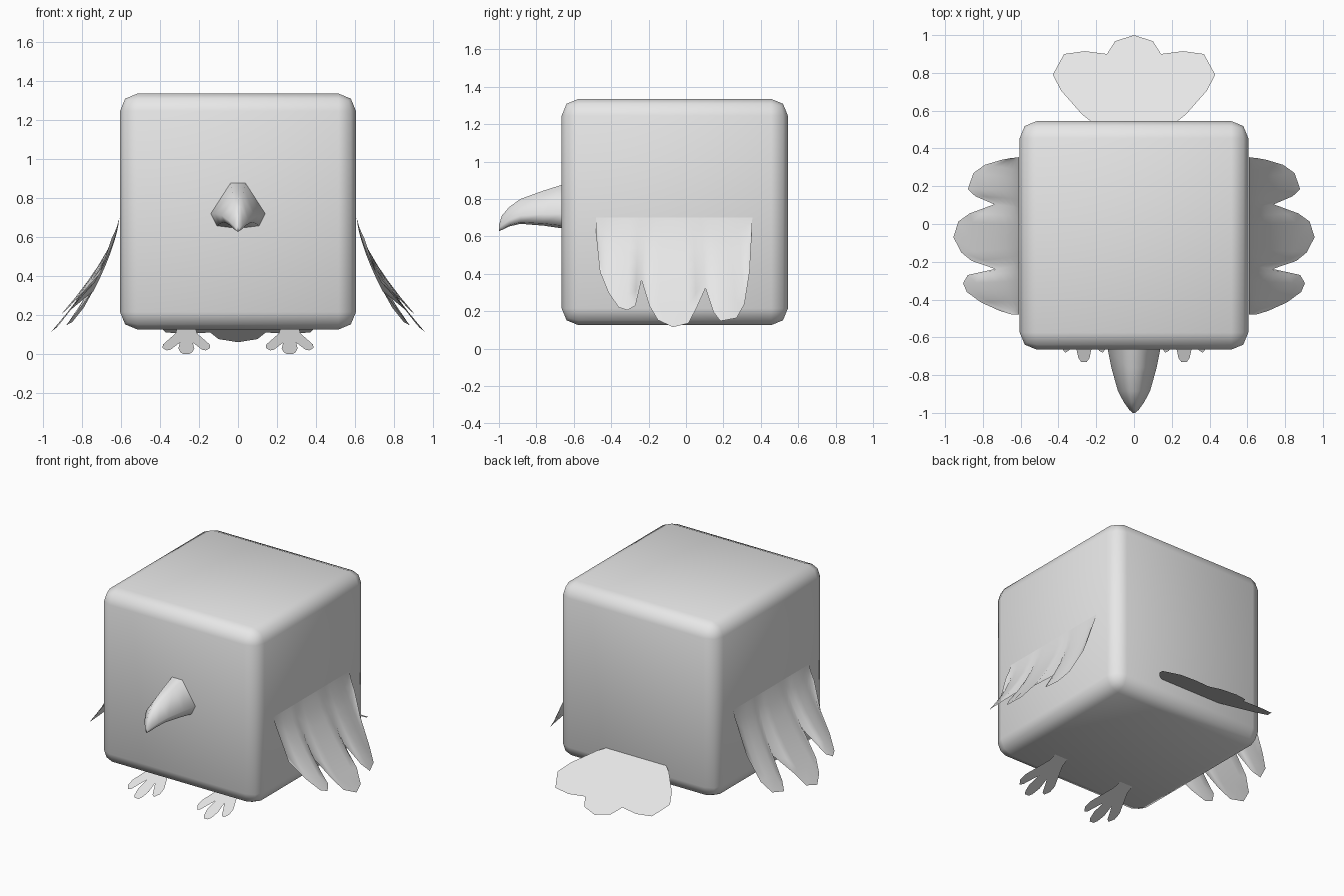
import bpy
import bmesh

if "Cube" in bpy.data.objects:
    bpy.data.objects.remove(bpy.data.objects["Cube"])

grey = bpy.data.materials.new("plain grey")
grey.diffuse_color = (0.8, 0.8, 0.8, 1)
grey.use_nodes = True
grey.node_tree.nodes["Principled BSDF"].inputs["Base Color"].default_value = grey.diffuse_color


def make(name, verts, faces, smooth=False):
    mesh = bpy.data.meshes.new(name)
    mesh.from_pydata(verts, [], faces)
    mesh.materials.append(grey)
    for p in mesh.polygons:
        p.use_smooth = smooth
    obj = bpy.data.objects.new(name, mesh)
    bpy.context.collection.objects.link(obj)
    return obj


def recalc(obj):
    bm = bmesh.new()
    bm.from_mesh(obj.data)
    bmesh.ops.recalc_face_normals(bm, faces=bm.faces)
    bm.to_mesh(obj.data)
    bm.free()


def face_up(obj):
    if obj.data.polygons[0].normal.z < 0:
        obj.data.flip_normals()


# Body: cube with rounded edges
bpy.ops.mesh.primitive_cube_add(size=1.21, location=(0, -0.06, 0.73))
body = bpy.context.object
body.name = "body"
body.data.materials.append(grey)
bevel = body.modifiers.new("rounded edges", 'BEVEL')
bevel.width = 0.09
bevel.segments = 2
bpy.ops.object.shade_smooth()

# Beak: seven-sided rings (y, top z, bottom z, half width) tapering to a hook
rings = [(-0.62, 0.89, 0.64, 0.145), (-0.665, 0.875, 0.643, 0.139),
         (-0.76, 0.845, 0.657, 0.12), (-0.885, 0.80, 0.667, 0.085),
         (-0.945, 0.757, 0.653, 0.053), (-0.985, 0.71, 0.634, 0.024),
         (-1.0, 0.66, 0.627, 0.006)]
section = [(0.28, 1), (1, 0.33), (0.78, 0.06), (0, 0),
           (-0.78, 0.06), (-1, 0.33), (-0.28, 1)]
n = len(section)
verts = [(w * u, y, zb + (zt - zb) * v)
         for y, zt, zb, w in rings for u, v in section]
faces = [(r * n + i, r * n + (i + 1) % n, (r + 1) * n + (i + 1) % n, (r + 1) * n + i)
         for r in range(len(rings) - 1) for i in range(n)]
faces += [tuple(range(n)), tuple(range(len(verts) - n, len(verts)))]
recalc(make("beak", verts, faces, True))

# Wings: strands sweep down and outward to the feathered edge (y, z, x)
edge = [(-0.48, 0.60, 0.645), (-0.46, 0.41, 0.71), (-0.415, 0.30, 0.81),
        (-0.36, 0.22, 0.885), (-0.313, 0.205, 0.905), (-0.27, 0.23, 0.88),
        (-0.238, 0.366, 0.735), (-0.195, 0.227, 0.86), (-0.15, 0.152, 0.915),
        (-0.07, 0.115, 0.956), (0.013, 0.135, 0.93), (0.056, 0.216, 0.87),
        (0.104, 0.323, 0.74), (0.147, 0.195, 0.84), (0.184, 0.147, 0.88),
        (0.27, 0.163, 0.85), (0.313, 0.238, 0.79), (0.34, 0.41, 0.70),
        (0.35, 0.585, 0.645)]
steps = 6
for side, label in ((1, "right"), (-1, "left")):
    verts = []
    for i, (ye, ze, xe) in enumerate(edge):
        y0 = -0.48 + 0.835 * i / (len(edge) - 1)
        # the outermost strands follow the wing's side edges
        for k in range(steps + 1):
            t = k / steps
            y = y0 + (ye - y0) * t ** 0.6
            x = 0.608 + (xe - 0.608) * t ** 1.45
            verts.append((side * x, y, 0.70 + (ze - 0.70) * t))
    m = steps + 1
    faces = [(i * m + k, i * m + k + 1, (i + 1) * m + k + 1, (i + 1) * m + k)
             for i in range(len(edge) - 1) for k in range(steps)]
    wing = make(label + "_wing", verts, faces, True)
    if wing.data.polygons[len(faces) // 2].normal.x * side < 0:
        wing.data.flip_normals()

# Feet: flat three-toed outlines on a gentle slope (half outline: x offset, z)
half = [(0.045, 0.14), (0.055, 0.105), (0.12, 0.048), (0.122, 0.03),
        (0.10, 0.018), (0.08, 0.022), (0.065, 0.034), (0.033, 0.058),
        (0.041, 0.028), (0.03, 0.008), (0.015, 0.0)]
outline = half + [(-x, z) for x, z in reversed(half)]
for side, label in ((1, "right"), (-1, "left")):
    verts = [(side * 0.265 + x, -0.73 + z / 0.37, z) for x, z in outline]
    face_up(make(label + "_foot", verts, [tuple(range(len(verts)))]))

# Tail: flat scalloped fan sloping down behind the body
half = [(0.18, 0.50), (0.23, 0.545), (0.275, 0.58), (0.385, 0.705),
        (0.43, 0.79), (0.37, 0.90), (0.26, 0.915), (0.143, 0.90),
        (0.10, 0.968), (0, 1.0)]
outline = half + [(-x, y) for x, y in reversed(half[:-1])]
verts = [(x, y, 0.06 + (1 - y) * 0.5) for x, y in outline]
face_up(make("tail", verts, [tuple(range(len(verts)))]))
